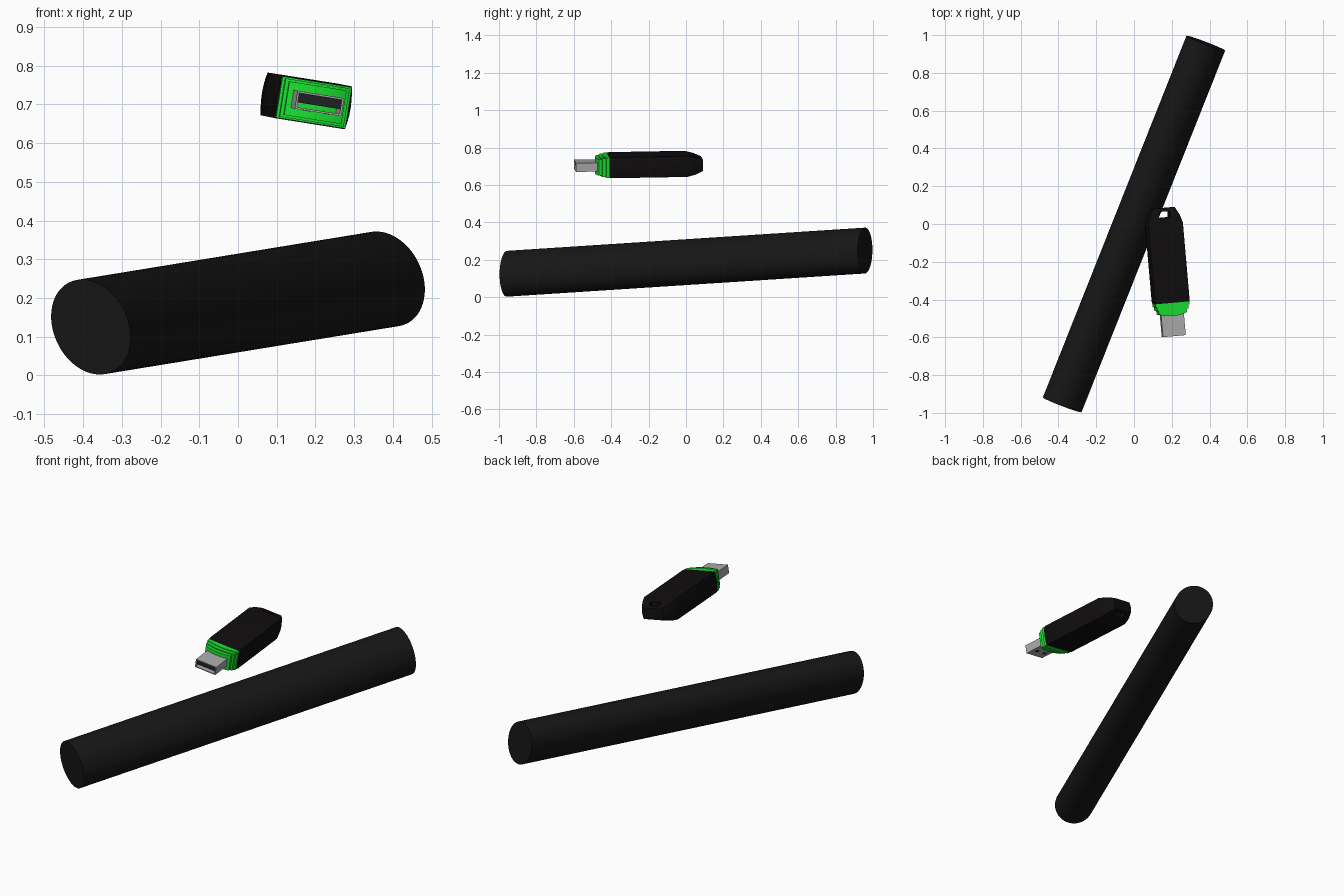
import bpy, bmesh, math
from mathutils import Matrix, Vector

if "Cube" in bpy.data.objects:
    bpy.data.objects.remove(bpy.data.objects["Cube"])


def material(name, rgb):
    m = bpy.data.materials.new(name)
    m.diffuse_color = (*rgb, 1)
    m.use_nodes = True
    m.node_tree.nodes["Principled BSDF"].inputs["Base Color"].default_value = m.diffuse_color
    return m


BLACK = material("rod_black", (0.008, 0.008, 0.008))
CASE = material("case_black", (0.005, 0.004, 0.004))
GREEN = material("green", (0.01, 0.75, 0.03))
METAL = material("metal", (0.42, 0.42, 0.42))
DARK = material("insert_dark", (0.015, 0.015, 0.017))

# Pose of the memory stick: yaw, pitch, roll about its middle
STICK = (Matrix.Translation((0.176, -0.2, 0.709))
         @ Matrix.Rotation(math.radians(5.0), 4, 'Z')
         @ Matrix.Rotation(math.radians(1.0), 4, 'X')
         @ Matrix.Rotation(math.radians(9.0), 4, 'Y'))


def loft(name, rings, mat, matrix=STICK):
    """Skin a list of equal-length point rings and cap both ends."""
    bm = bmesh.new()
    loops = [[bm.verts.new(p) for p in ring] for ring in rings]
    n = len(loops[0])
    for a, b in zip(loops, loops[1:]):
        for i in range(n):
            j = (i + 1) % n
            bm.faces.new((a[i], a[j], b[j], b[i]))
    bm.faces.new(loops[0])
    bm.faces.new(loops[-1])
    bmesh.ops.recalc_face_normals(bm, faces=bm.faces)
    me = bpy.data.meshes.new(name)
    bm.to_mesh(me)
    bm.free()
    ob = bpy.data.objects.new(name, me)
    bpy.context.collection.objects.link(ob)
    ob.matrix_world = matrix
    if mat:
        me.materials.append(mat)
    return ob


def rect(w, h, y):
    return [(x * w, y, z * h) for x, z in ((-1, -1), (1, -1), (1, 1), (-1, 1))]


def box(name, c, half, mat):
    ring = [[(x + c[0], y + c[1], z + c[2]) for x, y, z in rect(half[0], half[2], s * half[1])]
            for s in (-1, 1)]
    return loft(name, ring, mat)


def bulged(w, h, y, bulge=0.006, steps=6):
    """Section with flat top and bottom and gently bowed sides."""
    pts = []
    for side in (1, -1):
        for i in range(steps + 1):
            t = -1 + 2 * i / steps
            pts.append((side * (w + bulge * (0.6 - t * t)), y, side * t * h))
    return pts


def smooth(ob, deg):
    bpy.ops.object.select_all(action='DESELECT')
    ob.select_set(True)
    bpy.context.view_layer.objects.active = ob
    bpy.ops.object.shade_smooth_by_angle(angle=math.radians(deg))


# Long rod: slightly oval cylinder lying askew
front, back = Vector((-0.38, -0.957, 0.125)), Vector((0.38, 0.957, 0.249))
axis = (back - front).normalized()
u = axis.cross(Vector((0, 0, 1))).normalized()
v = u.cross(axis)
roll = math.radians(30)
short = u * math.cos(roll) + v * math.sin(roll)
tall = v * math.cos(roll) - u * math.sin(roll)


def oval(c):
    return [c + short * 0.1025 * math.cos(a) + tall * 0.129 * math.sin(a)
            for a in (2 * math.pi * i / 64 for i in range(64))]


rod = loft("rod", [oval(front), oval(back)], BLACK, Matrix.Identity(4))
smooth(rod, 30)

# Stick case with tapered tail
case = loft("stick_case", [bulged(0.092, 0.054, -0.218),
                           bulged(0.095, 0.056, -0.205),
                           bulged(0.095, 0.056, 0.2),
                           bulged(0.083, 0.047, 0.243),
                           bulged(0.06, 0.031, 0.286)], CASE)
smooth(case, 20)

# Keyring slot through the tail
cutter = box("slot_cutter", (0, 0.251, 0), (0.03, 0.016, 0.2), None)
cutter.hide_render = True
cutter.hide_viewport = True
cut = case.modifiers.new("slot", 'BOOLEAN')
cut.object = cutter
cut.operation = 'DIFFERENCE'
cut.solver = 'EXACT'

# Green collar: stepped layers with a bowed front face
for k, (w, h, y) in enumerate([(0.091, 0.054, -0.247),
                               (0.084, 0.050, -0.268),
                               (0.075, 0.044, -0.288)]):
    arc = [(w * t, y + 0.014 * t * t) for t in (i / 5 - 1 for i in range(11))]
    outline = [(w, -0.20)] + arc[::-1] + [(-w, -0.20)]
    collar = loft(f"collar_layer_{k + 1}",
                  [[(x, yy, z) for x, yy in outline] for z in (-h, h)], GREEN)
    smooth(collar, 20)

# Plug: hollow metal shell with a dark insert
PW, PH, WALL, TIP, ROOT = 0.061, 0.0235, 0.005, -0.395, -0.26
loft("plug_shell", [rect(PW, PH, ROOT), rect(PW, PH, TIP),
                    rect(PW - WALL, PH - WALL, TIP),
                    rect(PW - WALL, PH - WALL, ROOT - 0.01)], METAL)
box("plug_insert", (0, -0.328, 0.006), (PW - WALL, 0.06, 0.012), DARK)

# Latch windows on the underside of the plug
for s in (-1, 1):
    box("plug_window", (s * 0.027, -0.345, -PH), (0.01, 0.009, 0.0008), DARK)
